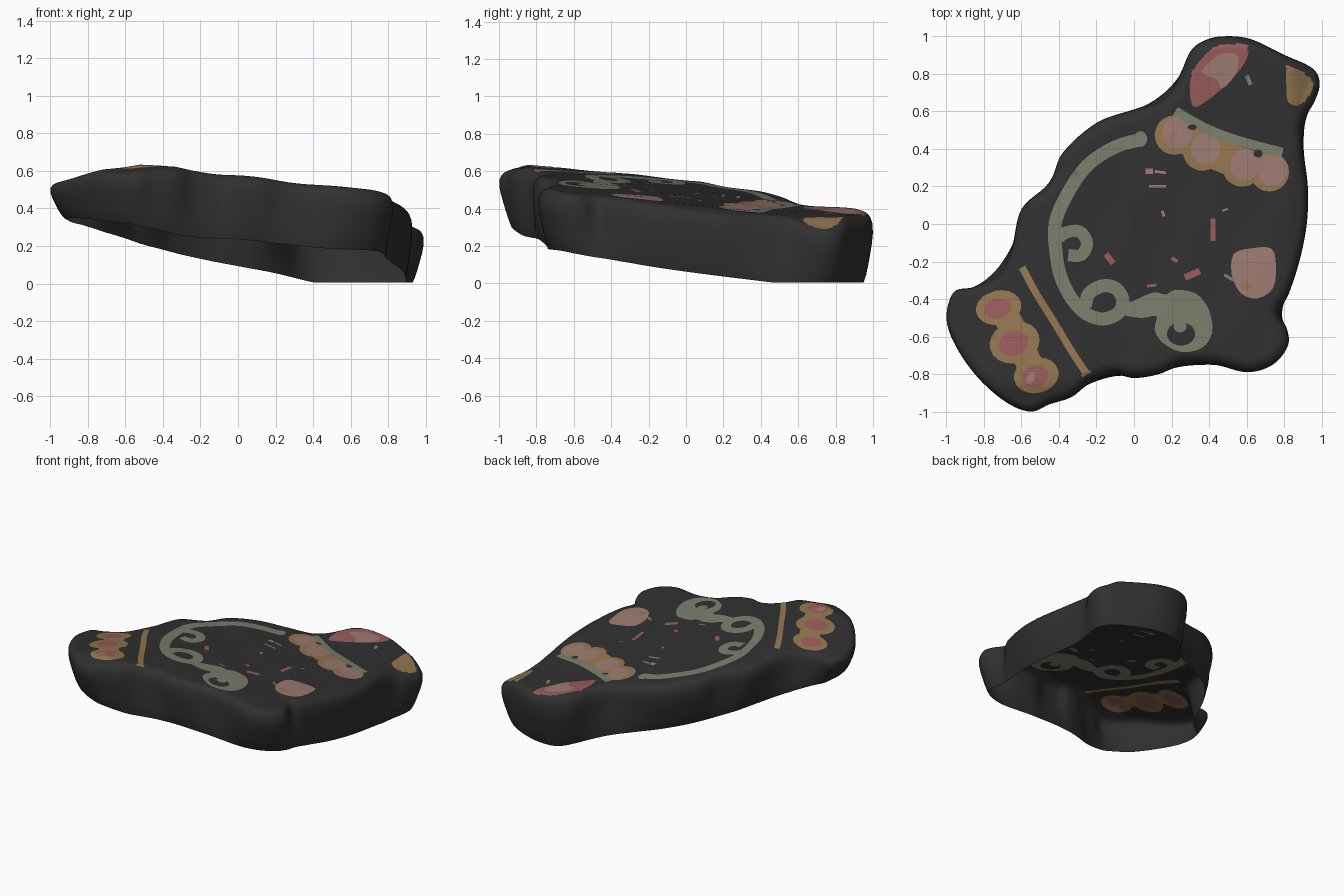
import bpy, bmesh, math
from mathutils import Vector
from mathutils.geometry import delaunay_2d_cdt

if "Cube" in bpy.data.objects:
    bpy.data.objects.remove(bpy.data.objects["Cube"])

# Colours
COLOURS = [("charcoal", (.030, .030, .030)), ("sage_green", (.19, .21, .15)),
           ("ochre", (.29, .18, .08)), ("dusty_pink", (.34, .20, .165)),
           ("faded_red", (.32, .105, .105))]
DARK, GREEN, GOLD, PINK, RED = range(5)


def spline(pts, closed, steps=4):
    """Smooth curve through the points."""
    n, out = len(pts), []
    get = (lambda i: Vector(pts[i % n])) if closed else (lambda i: Vector(pts[min(max(i, 0), n - 1)]))
    for i in range(n if closed else n - 1):
        a, b, c, d = (get(i + k) for k in (-1, 0, 1, 2))
        for s in range(steps):
            t = s / steps
            out.append(.5 * (2 * b + (c - a) * t + (2 * a - 5 * b + 4 * c - d) * t * t
                             + (3 * b - a - 3 * c + d) * t ** 3))
    if not closed:
        out.append(Vector(pts[-1]))
    return out


def normals(line, closed):
    n, out = len(line), []
    for i in range(n):
        a = line[(i - 1) % n] if closed else line[max(i - 1, 0)]
        b = line[(i + 1) % n] if closed else line[min(i + 1, n - 1)]
        d = (b - a).normalized()
        out.append(Vector((-d.y, d.x)))
    return out


def ribbon(pts, width):
    line = spline(pts, False) if len(pts) > 2 else [Vector(p) for p in pts]
    nor = normals(line, False)
    left = [p + q * width / 2 for p, q in zip(line, nor)]
    right = [p - q * width / 2 for p, q in zip(line, nor)]
    return left + right[::-1]


def ellipse(x, y, rx, ry, turn=0, n=20):
    c, s = math.cos(turn), math.sin(turn)
    out = []
    for i in range(n):
        a = i * math.tau / n
        u, v = rx * math.cos(a), ry * math.sin(a)
        out.append(Vector((x + c * u - s * v, y + s * u + c * v)))
    return out


def inside(poly, x, y):
    """Nonzero winding test."""
    w = 0
    for a, b in zip(poly, poly[1:] + poly[:1]):
        if (a.y <= y) != (b.y <= y):
            side = (b.x - a.x) * (y - a.y) - (x - a.x) * (b.y - a.y)
            if a.y <= y and side > 0:
                w += 1
            elif a.y > y and side < 0:
                w -= 1
    return w != 0


def top_z(x, y):
    ripple = .004 * math.sin(13 * x + 4 * y) * math.sin(11 * y - 3 * x)
    droop = .25 * max(0, -x - .52) + .4 * max(0, -y - .85) + .5 * max(0, x - .84)
    return .5 - .1 * x - .1 * y - droop + .08 * max(0, y - .6) + ripple


def rim_z(x, y):
    z = .02 - .115 * (x - .85) - .12 * (y - .4) - .02 * min(1, max(0, -y - .3) / .3)
    z += .035 * math.exp(-((x - .8) ** 2 + (y + .65) ** 2) / .06)
    z -= .03 * math.exp(-((x + .3) ** 2 + (y + .85) ** 2) / .06)
    z += .12 * max(0, -x - .72)
    return max(.005, z)


# Outline of the slab, clockwise from the back
OUTLINE = spline([
    (.48, 1), (.62, .985), (.8, .9), (.95, .83), (.99, .75), (.96, .65), (.9, .55), (.9, .4),
    (.925, .2), (.92, 0), (.88, -.2), (.82, -.38), (.77, -.47), (.815, -.56), (.82, -.65),
    (.74, -.75), (.6, -.79), (.42, -.745), (.25, -.75), (.13, -.8), (0, -.82), (-.1, -.8),
    (-.23, -.84), (-.33, -.92), (-.45, -.96), (-.55, -1), (-.68, -.95), (-.83, -.82),
    (-.95, -.65), (-1, -.5), (-.96, -.36), (-.85, -.335), (-.72, -.27), (-.65, -.13),
    (-.6, .08), (-.45, .22), (-.38, .38), (-.2, .54), (0, .61), (.15, .66), (.23, .76),
    (.3, .92), (.38, .98)], True, 6)
OUT_N = normals(OUTLINE, True)
# Smoother outline for the bottom rim
RIM = OUTLINE
for _ in range(110):
    RIM = [(RIM[i - 1] + 2 * RIM[i] + RIM[(i + 1) % len(RIM)]) / 4 for i in range(len(RIM))]

# Painted regions, later ones cover earlier ones
paint = []
# Long curling band
paint.append((GREEN, ribbon([(.04, .45), (-.1, .41), (-.25, .31), (-.36, .15), (-.42, 0), (-.415, -.15),
                             (-.39, -.28), (-.33, -.4), (-.25, -.48), (-.16, -.505), (-.08, -.47),
                             (-.06, -.4), (-.1, -.34), (-.17, -.33), (-.24, -.37), (-.26, -.44)], .07)))
paint.append((GREEN, ellipse(.035, .452, .035, .042)))
paint.append((GREEN, ribbon([(-.41, -.08), (-.36, -.045), (-.29, -.04), (-.25, -.1), (-.28, -.165),
                             (-.35, -.165)], .065)))
paint.append((GREEN, spline([(-.09, -.44), (-.03, -.42), (.1, -.365), (.17, -.375), (.22, -.35), (.33, -.37),
                             (.4, -.46), (.415, -.58), (.36, -.66), (.25, -.68), (.15, -.63), (.11, -.56),
                             (.12, -.49), (.04, -.5), (-.07, -.48)], True, 3)))
paint.append((DARK, ellipse(.25, -.585, .075, .062)))
paint.append((GREEN, ellipse(.245, -.545, .035, .032)))
# Front-left row of ovals
paint.append((GOLD, ribbon([(-.69, -.47), (-.61, -.63), (-.54, -.78)], .14)))
for x, y, rx, ry, t in [(-.72, -.445, .122, .092, .2), (-.635, -.63, .135, .11, .3), (-.52, -.805, .12, .095, .2)]:
    paint.append((GOLD, ellipse(x, y, rx, ry, t)))
    paint.append((RED, ellipse(x - .005, y - .005, rx * .6, ry * .6, t)))
paint.append((PINK, ellipse(-.55, -.82, .02, .035, -.4, 10)))
paint.append((GOLD, ribbon([(-.595, -.23), (-.52, -.37), (-.42, -.53), (-.33, -.68), (-.25, -.8)], .038)))
# Back row of ovals with a strip behind
teeth = [(.23, .485), (.38, .4), (.59, .315), (.735, .29)]
paint.append((GOLD, ribbon(teeth, .17)))
for x, y in teeth:
    paint.append((GOLD, ellipse(x - .015, y - .012, .105, .105)))
for x, y in teeth:
    paint.append((PINK, ellipse(x, y, .08, .085)))
paint.append((GREEN, ribbon([(.22, .6), (.38, .51), (.55, .445), (.79, .38)], .05)))
paint.append((DARK, ellipse(.31, .515, .025, .015, 0, 8)))
paint.append((DARK, ellipse(.66, .375, .025, .022, 0, 8)))
# Back lobe patch, corner patch and round patch
for colour, pts in [
    (RED, [(.31, .63), (.3, .78), (.36, .88), (.45, .95), (.6, .95), (.59, .86), (.5, .75), (.38, .65)]),
    (PINK, [(.36, .81), (.45, .9), (.55, .9), (.54, .8), (.47, .72), (.44, .77)]),
    (GOLD, [(.82, .84), (.945, .77), (.935, .69), (.88, .63), (.82, .65), (.81, .74)]),
    (PINK, [(.53, -.16), (.62, -.13), (.73, -.13), (.755, -.22), (.74, -.34), (.66, -.395), (.57, -.37),
            (.52, -.27)]),
]:
    paint.append((colour, spline(pts, True, 3)))
paint.append((GOLD, ellipse(.6, -.33, .03, .02, 0, 8)))
# Small flecks
for colour, a, b, w in [
    (RED, (.42, .03), (.42, -.09), .025), (RED, (.27, -.285), (.35, -.25), .035),
    (PINK, (.06, .28), (.1, .28), .03), (PINK, (.11, .28), (.17, .272), .014),
    (PINK, (.08, .2), (.17, .2), .014),
    (RED, (-.15, -.16), (-.11, -.21), .03), (RED, (.07, -.33), (.12, -.325), .015),
    (RED, (.2, -.18), (.23, -.2), .02), (PINK, (.15, .07), (.16, .04), .015),
    (GREEN, (.6, .79), (.62, .74), .022), (GREEN, (.47, .07), (.5, .08), .012),
    (GREEN, (.48, -.27), (.53, -.3), .016)]:
    paint.append((colour, ribbon([a, b], w)))
BOXES = [(min(p.x for p in q), max(p.x for p in q), min(p.y for p in q), max(p.y for p in q)) for _, q in paint]


def colour_at(x, y):
    for (colour, poly), (x0, x1, y0, y1) in reversed(list(zip(paint, BOXES))):
        if x0 <= x <= x1 and y0 <= y <= y1 and inside(poly, x, y):
            return colour
    return DARK


# Top sheet, cut along the painted shapes
INSET = .06
border = [p - n * INSET for p, n in zip(OUTLINE, OUT_N)]
points, edges = [], []
for poly in [border] + [q for _, q in paint]:
    s, n = len(points), len(poly)
    points += poly
    edges += [(s + i, s + (i + 1) % n) for i in range(n)]
STEP = .04
for i in range(-25, 26):
    for j in range(-25, 26):
        if inside(border, i * STEP, j * STEP):
            points.append(Vector((i * STEP, j * STEP)))
flat, _, tris, *_ = delaunay_2d_cdt(points, edges, [], 0, 1e-5)

bm = bmesh.new()
sheet = [bm.verts.new((p.x, p.y, top_z(p.x, p.y))) for p in flat]
for t in tris:
    c = sum((flat[i] for i in t), Vector((0, 0))) / 3
    if inside(border, c.x, c.y):
        bm.faces.new([sheet[i] for i in t]).material_index = colour_at(c.x, c.y)

# Rounded shoulder and open-bottomed wall: (inset, share of height down, share of rim shape)
PROFILE = [(INSET, 0, 0), (.052, .006, 0), (.044, .014, 0), (.036, .025, 0), (.028, .04, 0), (.02, .062, 0),
           (.013, .09, 0), (.003, .17, 0), (0, .3, .04), (0, .45, .2), (.003, .6, .4), (.006, .75, .6),
           (.012, .9, .8), (.02, 1, .95)]
rings = []
for inset, down, mix in PROFILE:
    ring = []
    for p, n, r in zip(OUTLINE, OUT_N, RIM):
        q, b = p.lerp(r, mix) - n * inset, p - n * INSET
        hi, lo = top_z(b.x, b.y), rim_z(r.x, r.y)
        ring.append(bm.verts.new((q.x, q.y, hi + (lo - hi) * down)))
    rings.append(ring)
for k, (upper, lower) in enumerate(zip(rings, rings[1:])):
    for i in range(len(upper)):
        j = (i + 1) % len(upper)
        f = bm.faces.new((upper[i], upper[j], lower[j], lower[i]))
        if k < 6:
            c = f.calc_center_median()
            f.material_index = colour_at(c.x, c.y)

bmesh.ops.remove_doubles(bm, verts=bm.verts, dist=1e-4)
bmesh.ops.delete(bm, geom=[v for v in bm.verts if not v.link_faces], context='VERTS')
bmesh.ops.recalc_face_normals(bm, faces=bm.faces)
if sum(f.normal.z * f.calc_area() for f in bm.faces) < 0:
    bmesh.ops.reverse_faces(bm, faces=bm.faces)

mesh = bpy.data.meshes.new("painted_shell")
bm.to_mesh(mesh)
bm.free()
for name, rgb in COLOURS:
    m = bpy.data.materials.new(name)
    m.diffuse_color = (*rgb, 1)
    m.use_nodes = True
    m.node_tree.nodes["Principled BSDF"].inputs["Base Color"].default_value = m.diffuse_color
    mesh.materials.append(m)
shell = bpy.data.objects.new("painted_shell", mesh)
bpy.context.collection.objects.link(shell)
bpy.context.view_layer.objects.active = shell
shell.select_set(True)
bpy.ops.object.shade_smooth_by_angle(angle=math.radians(50))
